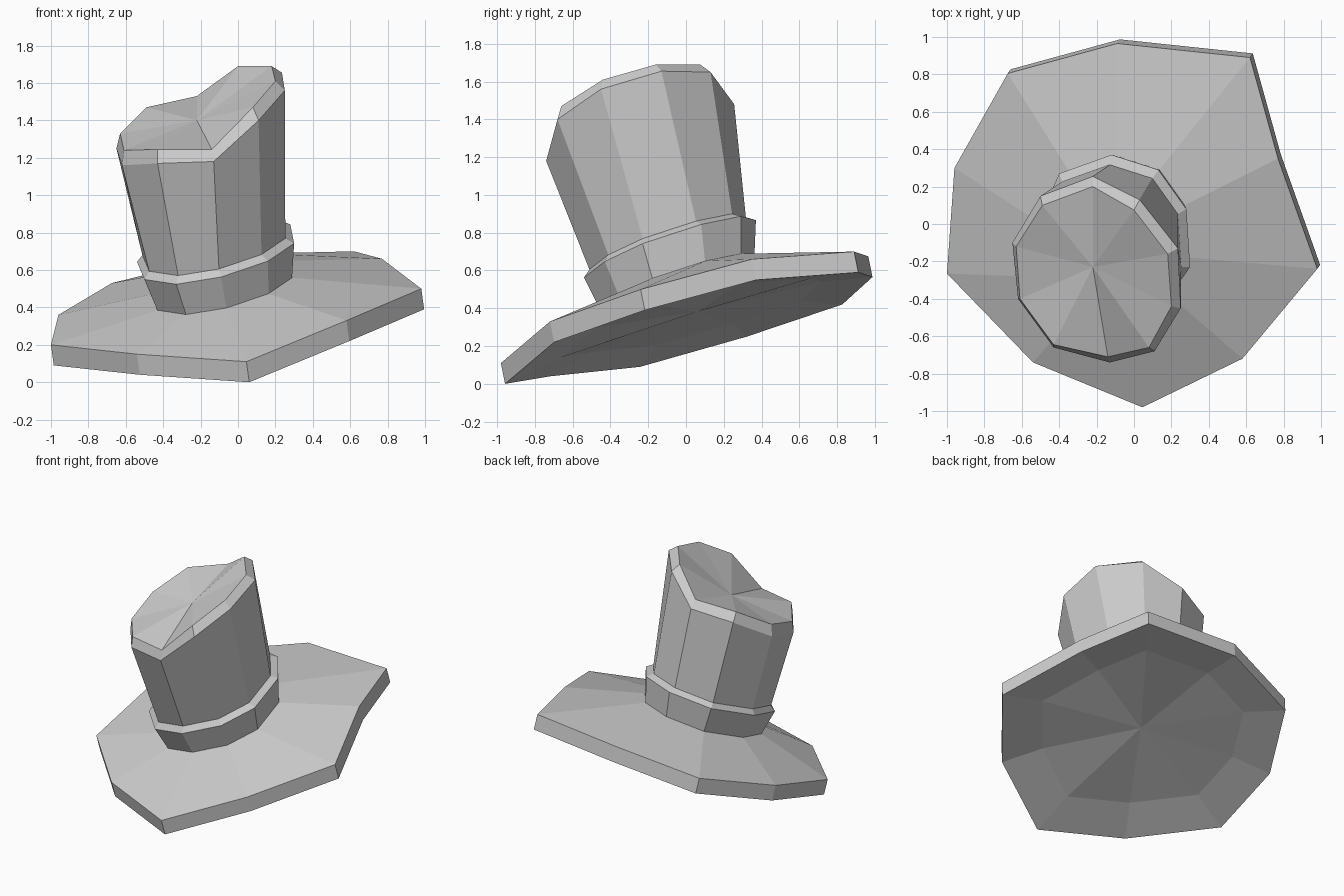
import bpy, bmesh
from mathutils import Vector

if "Cube" in bpy.data.objects:
    bpy.data.objects.remove(bpy.data.objects["Cube"])


def ring(points):
    return [Vector(p) for p in points]


def moved(points, scale, shift):
    """Copy of a ring, scaled about its own middle and shifted."""
    mid = sum(points, Vector()) / len(points)
    return [mid + (p - mid) * scale + Vector(shift) for p in points]


def loft(name, rings, first_tip=None, last_tip=None):
    """Skin ten-sided rings with quads; optional fans close the ends."""
    bm = bmesh.new()
    loops = [[bm.verts.new(p) for p in r] for r in rings]
    n = len(loops[0])
    for low, high in zip(loops, loops[1:]):
        for i in range(n):
            j = (i + 1) % n
            bm.faces.new((low[i], low[j], high[j], high[i]))
    if first_tip:
        tip = bm.verts.new(first_tip)
        for i in range(n):
            bm.faces.new((loops[0][(i + 1) % n], loops[0][i], tip))
    if last_tip:
        tip = bm.verts.new(last_tip)
        for i in range(n):
            bm.faces.new((loops[-1][i], loops[-1][(i + 1) % n], tip))
    mesh = bpy.data.meshes.new(name)
    bm.to_mesh(mesh)
    bm.free()
    obj = bpy.data.objects.new(name, mesh)
    bpy.context.collection.objects.link(obj)
    return obj


# All rings run counter-clockwise from the right-hand side.

# Hat band: tilted ring, z follows the tilt of the brim
band_xy = [(.30, -.23), (.28, .08), (.13, .29), (-.12, .37), (-.40, .27),
           (-.54, -.05), (-.50, -.35), (-.33, -.52), (-.09, -.54), (.16, -.43)]
band_top = ring((x, y, .71 + .19 * (x + .12) + .34 * (y + .09)) for x, y in band_xy)
band_base = moved(band_top, .9, (.03, .04, -.18))
crown_base = moved(band_top, .91, (-.01, -.01, .03))
loft("hat_band", [band_base, band_top, crown_base])

# Brim: irregular rim with thickness, hollowed underside
rim_top = ring([(.98, -.24, .50), (.77, .35, .66), (.62, .89, .70), (-.09, .965, .675),
                (-.675, .805, .53), (-.96, .30, .36), (-1.0, -.265, .20),
                (-.54, -.74, .15), (.045, -.98, .11), (.58, -.72, .33)])
rim_base = moved(rim_top, 1, (.015, .022, -.11))
under = moved(rim_base, .71, (0, 0, .05))
under_mid = sum(under, Vector()) / len(under) + Vector((0, 0, .02))
loft("brim", [under, rim_base, rim_top, band_base], first_tip=under_mid)

# Crown: leaning wall, bevelled lip and dented top
lip_outer = ring([(.25, -.45, 1.56), (.235, -.13, 1.655), (.03, .13, 1.65),
                  (-.22, .255, 1.48), (-.50, .15, 1.41), (-.65, -.10, 1.25),
                  (-.62, -.40, 1.16), (-.43, -.66, 1.17), (-.13, -.74, 1.18),
                  (.11, -.68, 1.40)])
lip_inner = ring([(.20, -.44, 1.61), (.18, -.16, 1.69), (0, .075, 1.69),
                  (-.22, .20, 1.53), (-.49, .10, 1.47), (-.63, -.12, 1.33),
                  (-.61, -.40, 1.24), (-.43, -.645, 1.245), (-.14, -.71, 1.245),
                  (.08, -.66, 1.47)])
loft("crown", [crown_base, lip_outer, lip_inner], last_tip=(-.22, -.23, 1.40))
